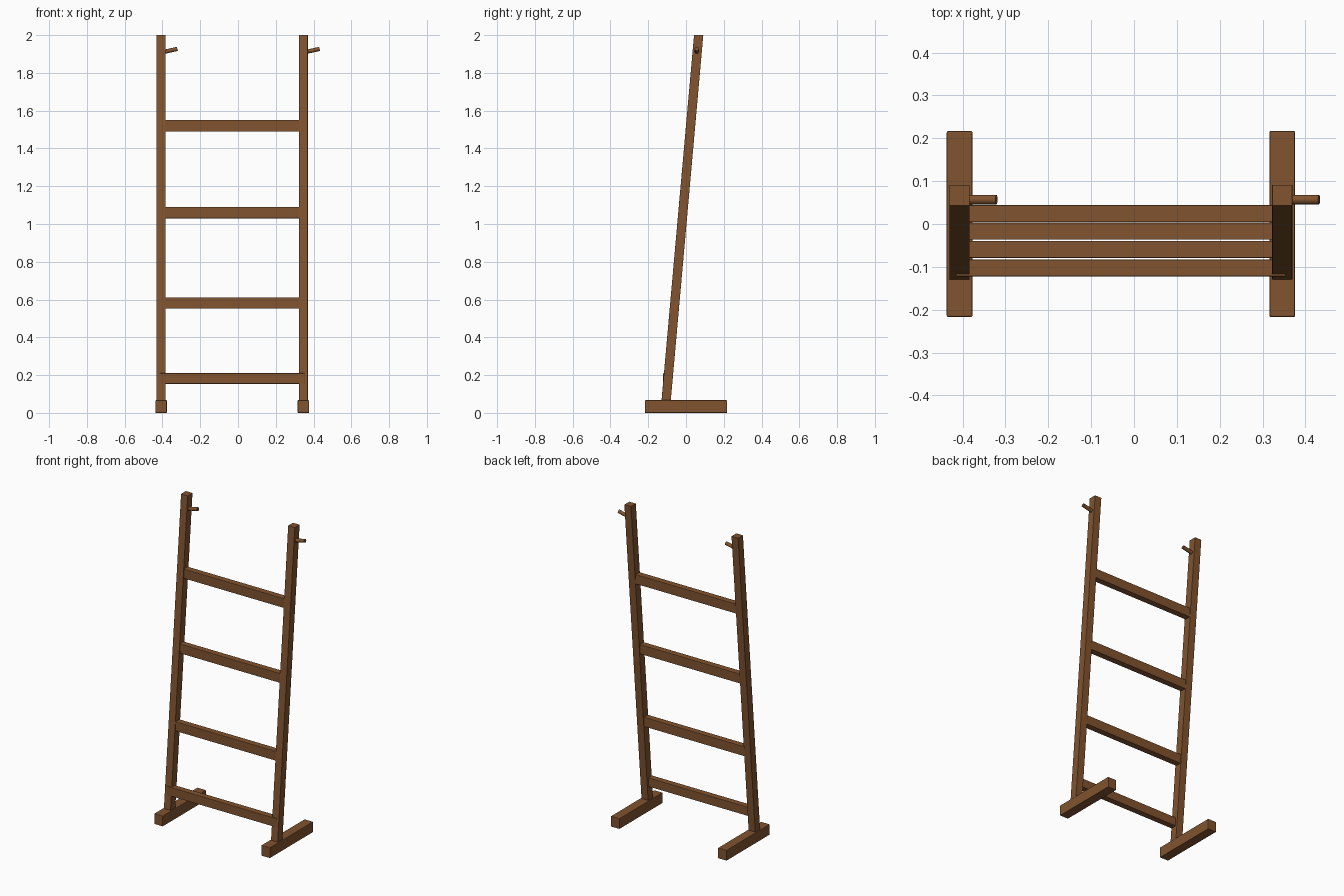
import bpy
import bmesh
from math import atan2
from mathutils import Matrix, Vector

cube = bpy.data.objects.get("Cube")
if cube:
    bpy.data.objects.remove(cube, do_unlink=True)

WOOD = (0.22, 0.088, 0.029, 1.0)
wood = bpy.data.materials.new("brown wood")
wood.use_nodes = True
wood.diffuse_color = WOOD
wood.node_tree.nodes["Principled BSDF"].inputs["Base Color"].default_value = WOOD

FOOT_TOP = 0.067
HEIGHT = 2.0
LEAN = 0.089          # backward shift per unit of height
SIDES = {"right": -0.407, "left": 0.346}


def lean_y(z):
    """Depth of the rail centre line at height z."""
    return -0.105 + LEAN * (z - FOOT_TOP)


def finish(name, bm, bevel=0.0):
    mesh = bpy.data.meshes.new(name)
    bm.to_mesh(mesh)
    bm.free()
    mesh.materials.append(wood)
    obj = bpy.data.objects.new(name, mesh)
    bpy.context.collection.objects.link(obj)
    if bevel:
        mod = obj.modifiers.new("soft edges", "BEVEL")
        mod.width = bevel
        mod.segments = 2
    return obj


def box(name, center, size, bevel, shear=0.0):
    bm = bmesh.new()
    bmesh.ops.create_cube(bm, size=1.0)
    for v in bm.verts:
        v.co = Vector(a * b for a, b in zip(v.co, size))
        v.co.y += shear * v.co.z
        v.co += Vector(center)
    return finish(name, bm, bevel)


def peg(name, start, end, radius):
    a, b = Vector(start), Vector(end)
    axis = b - a
    turn = axis.to_track_quat("Z", "Y").to_matrix().to_4x4()
    bm = bmesh.new()
    bmesh.ops.create_cone(bm, cap_ends=True, segments=16, radius1=radius,
                          radius2=radius, depth=axis.length,
                          matrix=Matrix.Translation((a + b) / 2) @ turn)
    for f in bm.faces:
        f.smooth = len(f.verts) == 4
    for e in bm.edges:
        e.smooth = e.calc_face_angle(0) < 0.8
    return finish(name, bm)


# Feet, leaning rails and hanging pegs
for side, x in SIDES.items():
    box(side + "_foot", (x, 0, FOOT_TOP / 2), (0.06, 0.434, FOOT_TOP), 0.003)
    mid = (FOOT_TOP + HEIGHT) / 2
    box(side + "_rail", (x, lean_y(mid), mid),
        (0.047, 0.049, HEIGHT - FOOT_TOP), 0.001, LEAN)
    peg(side + "_peg", (x + 0.005, 0.057, 1.909), (x + 0.086, 0.057, 1.927), 0.011)

# Rungs between the rails
middle = sum(SIDES.values()) / 2
for i, z in enumerate((0.582, 1.06, 1.52)):
    box(f"rung_{i + 2}", (middle, lean_y(z), z), (0.73, 0.04, 0.06), 0.002)

# Lowest rung, lapped slightly over the front of the rails
box("rung_1", (middle, -0.1025, 0.182), (0.77, 0.039, 0.056), 0.002)
